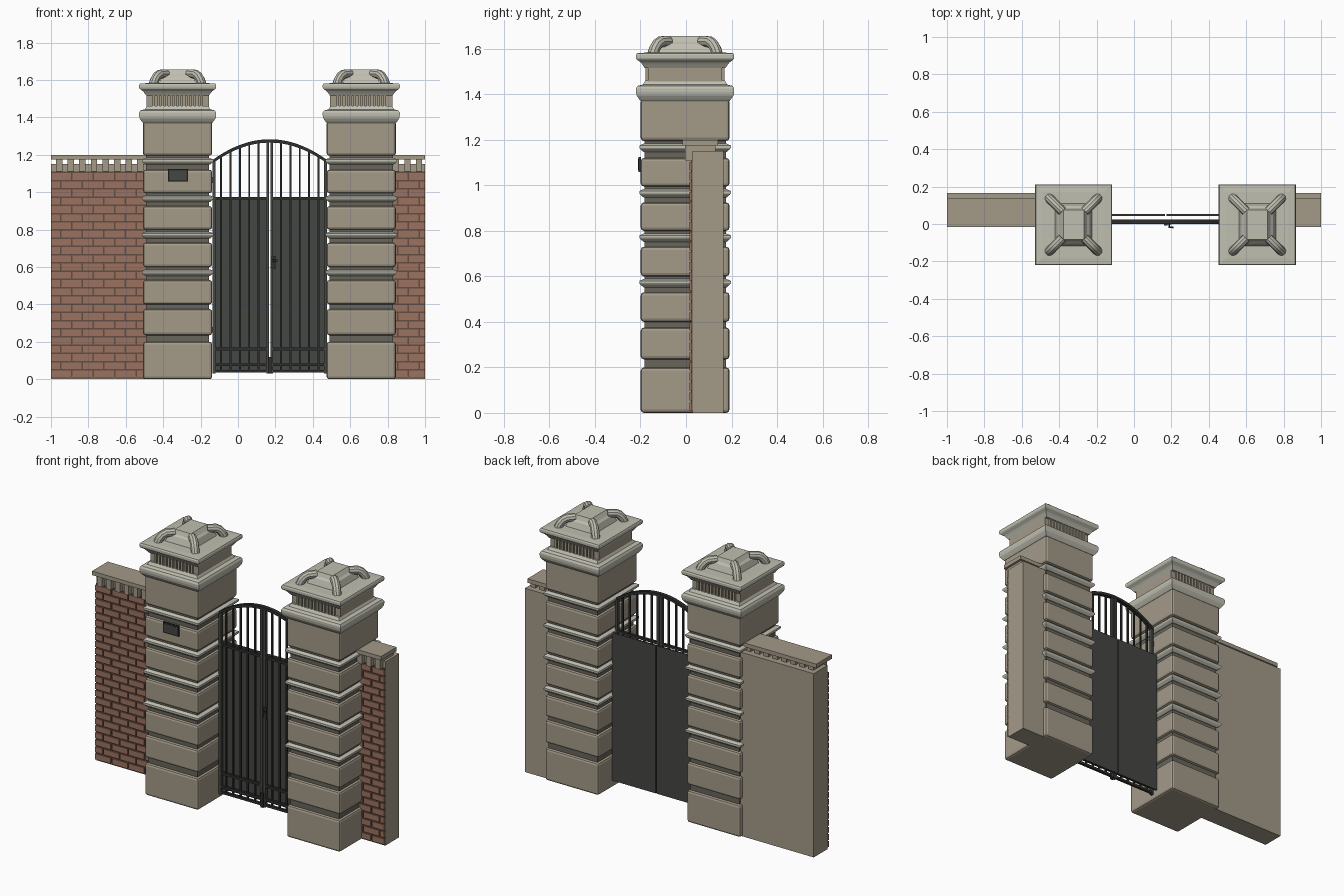
import bpy, bmesh
from mathutils import Matrix, Vector

cube = bpy.data.objects.get("Cube")
if cube:
    bpy.data.objects.remove(cube, do_unlink=True)


def material(name, r, g, b):
    m = bpy.data.materials.new(name)
    m.use_nodes = True
    m.diffuse_color = (r, g, b, 1)
    m.node_tree.nodes["Principled BSDF"].inputs["Base Color"].default_value = (r, g, b, 1)
    return m


STONE = material("warm stone", 0.37, 0.325, 0.25)
TRIM = material("pale trim stone", 0.53, 0.52, 0.44)
JOINT = material("dark joint stone", 0.14, 0.13, 0.105)
BRICK = material("red brick", 0.33, 0.17, 0.115)
MORTAR = material("brown mortar", 0.12, 0.075, 0.055)
SHEET = material("grey sheet metal", 0.06, 0.063, 0.057)
IRON = material("black iron", 0.027, 0.028, 0.026)


def finish(name, bm, mat, bevel=0, smooth=False):
    bmesh.ops.recalc_face_normals(bm, faces=bm.faces)
    me = bpy.data.meshes.new(name)
    bm.to_mesh(me)
    bm.free()
    me.materials.append(mat)
    ob = bpy.data.objects.new(name, me)
    bpy.context.collection.objects.link(ob)
    if bevel:
        mod = ob.modifiers.new("soft edges", 'BEVEL')
        mod.width, mod.segments = bevel, 2
    if smooth:
        bpy.ops.object.select_all(action='DESELECT')
        ob.select_set(True)
        bpy.context.view_layer.objects.active = ob
        bpy.ops.object.shade_smooth_by_angle()
    return ob


def add_box(bm, x0, x1, y0, y1, z0, z1):
    mid = Vector((x0 + x1, y0 + y1, z0 + z1)) / 2
    size = Matrix.Diagonal((x1 - x0, y1 - y0, z1 - z0, 1))
    bmesh.ops.create_cube(bm, size=1, matrix=Matrix.Translation(mid) @ size)


def boxes(name, mat, items, bevel=0):
    bm = bmesh.new()
    for item in items:
        add_box(bm, *item)
    return finish(name, bm, mat, bevel)


def loft(name, mat, cx, cy, rings):
    """Stack of rectangles (half width, half depth, height), capped."""
    bm = bmesh.new()
    last = None
    for hx, hy, z in rings:
        ring = [bm.verts.new((cx + sx * hx, cy + sy * hy, z))
                for sx, sy in ((-1, -1), (1, -1), (1, 1), (-1, 1))]
        if last:
            for i in range(4):
                j = (i + 1) % 4
                bm.faces.new((last[i], last[j], ring[j], ring[i]))
        else:
            bm.faces.new(ring[::-1])
        last = ring
    bm.faces.new(last)
    return finish(name, bm, mat)


def tube(name, mat, points, radius, sides=3):
    cu = bpy.data.curves.new(name, 'CURVE')
    cu.dimensions, cu.bevel_depth = '3D', radius
    cu.bevel_resolution, cu.use_fill_caps = sides, True
    sp = cu.splines.new('POLY')
    sp.points.add(len(points) - 1)
    for p, co in zip(sp.points, points):
        p.co = (*co, 1)
    tmp = bpy.data.objects.new(name, cu)
    bpy.context.collection.objects.link(tmp)
    bpy.context.view_layer.update()
    me = bpy.data.meshes.new_from_object(tmp.evaluated_get(bpy.context.evaluated_depsgraph_get()))
    bpy.data.objects.remove(tmp)
    bm = bmesh.new()
    bm.from_mesh(me)
    bpy.data.meshes.remove(me)
    return finish(name, bm, mat, smooth=True)


# Pillars
HX, HY, CY = 0.185, 0.195, -0.004
BLOCKS = ((0, 0.2), (0.235, 0.375), (0.4, 0.53), (0.6, 0.73),
          (0.8, 0.925), (0.995, 1.12), (1.195, 1.38))


def pillar(side, cx):
    def rings(profile):
        return [(HX + d, HY + d, z) for d, z in profile]

    loft(side + "_pillar_core", JOINT, cx, CY, rings([(-0.016, 0.02), (-0.016, 1.4)]))
    boxes(side + "_pillar_blocks", STONE,
          [(cx - HX, cx + HX, CY - HY, CY + HY, a, b) for a, b in BLOCKS], 0.014)
    for z in (0.57, 0.77, 0.965, 1.165):
        loft(side + "_pillar_ledge", TRIM, cx, CY, rings(
            [(-0.012, z - 0.018), (0.002, z - 0.006), (0.006, z), (0.006, z + 0.01), (-0.012, z + 0.018)]))
    # Capital mouldings and fluted frieze
    loft(side + "_lower_moulding", TRIM, cx, CY, rings(
        [(0, 1.37), (0.008, 1.38), (0.018, 1.395), (0.021, 1.41), (0.021, 1.425),
         (0.014, 1.437), (-0.01, 1.443), (-0.02, 1.46)]))
    loft(side + "_frieze", STONE, cx, CY, [(0.167, 0.163, 1.45), (0.167, 0.163, 1.53)])
    flutes = []
    for i in range(12):
        x = cx + (i - 5.5) * 0.023
        for s in (-1, 1):
            y = sorted((CY + s * 0.16, CY + s * 0.174))
            flutes.append((x - 0.007, x + 0.007, *y, 1.46, 1.52))
    boxes(side + "_frieze_flutes", STONE, flutes)
    loft(side + "_cap_slab", TRIM, cx, CY, rings(
        [(-0.018, 1.515), (-0.008, 1.53), (0, 1.54), (0.018, 1.553), (0.021, 1.56),
         (0.021, 1.572), (0.017, 1.58), (-0.02, 1.583)]))
    # Crown with four corner scrolls
    loft(side + "_crown", TRIM, cx, CY,
         [(0.1, 0.115, 1.58), (0.085, 0.1, 1.62), (0.072, 0.09, 1.63), (0.055, 0.08, 1.655)])
    for sx in (-1, 1):
        for sy in (-1, 1):
            tube(side + "_crown_scroll", TRIM,
                 [(cx + sx * a, CY + sy * (a + 0.012), z) for a, z in
                  ((0.13, 1.575), (0.122, 1.6), (0.11, 1.62), (0.095, 1.631), (0.06, 1.633))], 0.025)


pillar("right", -0.323)
pillar("left", 0.659)


# Walls with raised bricks, brackets and coping
def wall(side, x0, x1):
    boxes(side + "_wall", STONE, [(x0, x1, 0.028, 0.165, 0, 1.15)])
    boxes(side + "_wall_mortar", MORTAR, [(x0, x1, 0.023, 0.03, 0.01, 1.11)])
    bricks, courses, length, gap = [], 25, 0.115, 0.008
    high = 1.1 / courses
    for row in range(courses):
        x = x0 - (row % 2) * length / 2
        while x < x1:
            a, b = max(x, x0), min(x + length - gap, x1)
            if b - a > 0.005:
                z = 0.01 + row * high
                bricks.append((a, b, 0.016, 0.026, z, z + high - gap))
            x += length
    boxes(side + "_wall_bricks", BRICK, bricks)
    brackets, x = [], x0 + 0.027
    while x < x1:
        b = min(x + 0.034, x1)
        brackets += [(x, b, -0.005, 0.03, 1.11, 1.176), (x, b, 0.03, 0.13, 1.15, 1.176)]
        x += 0.062
    boxes(side + "_wall_brackets", STONE, brackets)
    boxes(side + "_wall_coping", STONE, [(x0, x1, -0.015, 0.14, 1.175, 1.2)])


wall("right", -1, -0.45)
wall("left", 0.8, 1)

# Gate leaves: back sheet, frame, bars and arched top rail
MID, SPAN = 0.17, 0.305


def arch(x):
    return 1.275 - 0.11 * ((x - MID) / SPAN) ** 2


for side, s in (("right", -1), ("left", 1)):
    def at(a, b, *rest):
        return (*sorted((MID + s * a, MID + s * b)), *rest)

    boxes(side + "_gate_sheet", SHEET, [at(0.003, SPAN, 0.044, 0.054, 0.045, 0.97)])
    boxes(side + "_gate_stiles", SHEET, [at(0.003, 0.018, 0.002, 0.022, 0.03, 1.27),
                                         at(SPAN - 0.015, SPAN, 0.002, 0.022, 0.03, 1.17)])
    boxes(side + "_gate_bars", IRON,
          [at(d - 0.005, d + 0.005, 0.007, 0.017, 0.04, arch(MID + d)) for d in
           (0.06, 0.11, 0.16, 0.21, 0.26)])
    boxes(side + "_gate_rails", IRON,
          [at(0.003, SPAN, 0.004, 0.02, z, z + 0.015) for z in (0.035, 0.07, 0.155, 0.96)])
    bm = bmesh.new()
    last = None
    for i in range(13):
        x = MID + s * SPAN * i / 12
        ring = [bm.verts.new((x, y, arch(x) + dz)) for y, dz in
                ((0, -0.01), (0.024, -0.01), (0.024, 0.008), (0, 0.008))]
        if last:
            for j in range(4):
                k = (j + 1) % 4
                bm.faces.new((last[j], last[k], ring[k], ring[j]))
        else:
            bm.faces.new(ring)
        last = ring
    bm.faces.new(last)
    finish(side + "_gate_arch", bm, IRON)
    boxes(side + "_gate_hinges", IRON,
          [at(SPAN - 0.005, SPAN + 0.02, 0.004, 0.02, z, z + 0.03) for z in (0.25, 1.05)])

# Latch and plain plaque
boxes("latch_plate", IRON, [(0.177, 0.2, -0.004, 0.004, 0.59, 0.66)])
tube("latch_handle", IRON, [(0.188, 0, 0.635), (0.188, -0.018, 0.635), (0.212, -0.018, 0.635)], 0.005)
boxes("gate_bolt", IRON, [(0.16, 0.18, -0.008, 0.004, 0.03, 0.12)])
boxes("plaque", IRON, [(-0.375, -0.267, -0.208, -0.198, 1.058, 1.125)])
boxes("plaque_panel", SHEET, [(-0.367, -0.275, -0.211, -0.206, 1.066, 1.117)])
